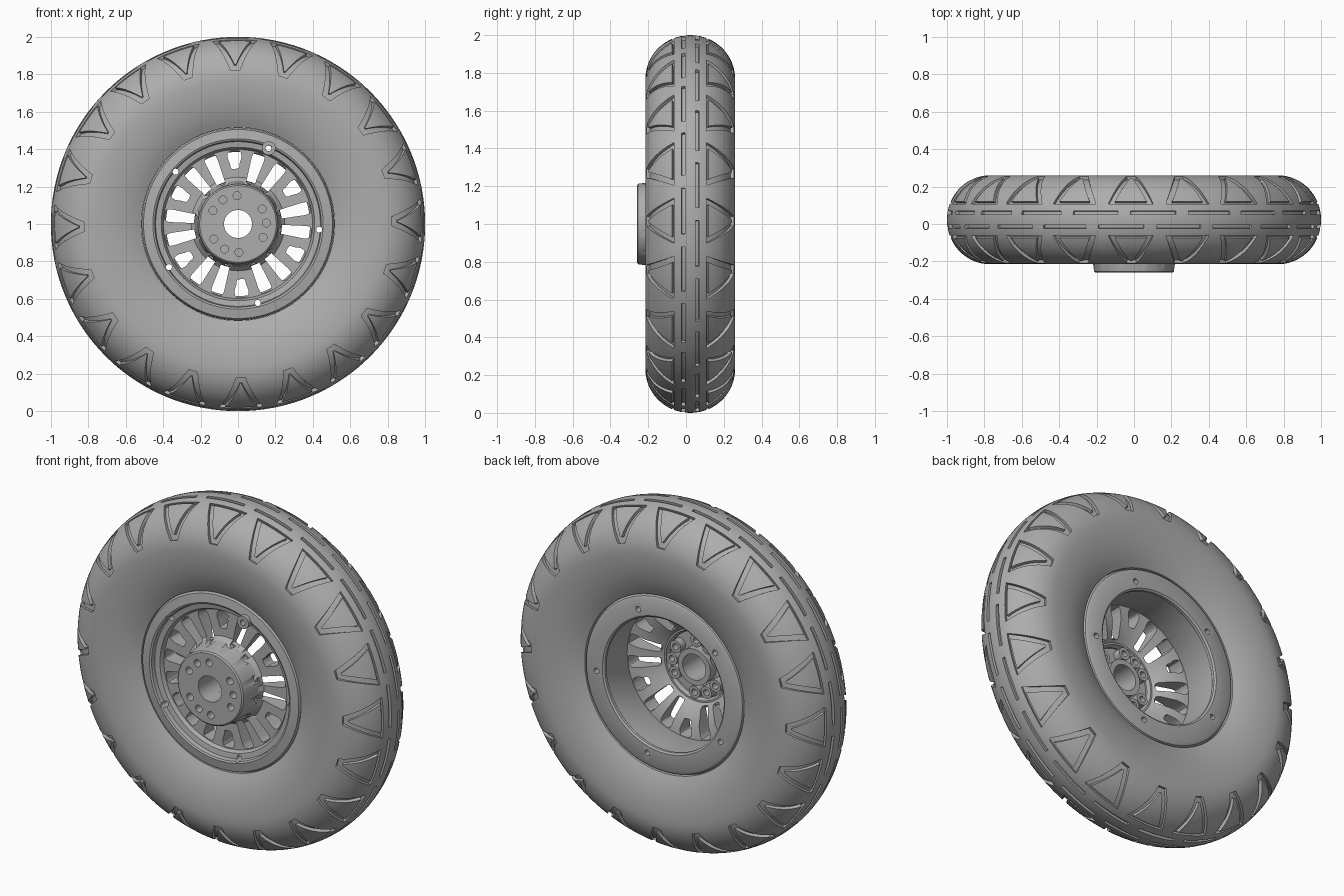
import bpy, bmesh
from math import sin, cos, radians, pi

if "Cube" in bpy.data.objects:
    bpy.data.objects.remove(bpy.data.objects["Cube"], do_unlink=True)

grey = bpy.data.materials.new("plain grey")
grey.use_nodes = True
GREY = (0.42, 0.42, 0.42, 1)
grey.diffuse_color = GREY
grey.node_tree.nodes["Principled BSDF"].inputs["Base Color"].default_value = GREY

TYRE_Y = 0.0225   # middle plane of the tyre


def polar(r, y, a):
    """Point at radius r and angle a (degrees) around the wheel axis."""
    return (r * cos(radians(a)), y, 1 + r * sin(radians(a)))


def loft(bm, sections, closed=False):
    """Skin equal-length loops into a solid, joined in a ring or capped."""
    rows = [[bm.verts.new(p) for p in s] for s in sections]
    n = len(rows[0])
    pairs = list(zip(rows, rows[1:]))
    if closed:
        pairs.append((rows[-1], rows[0]))
    else:
        bm.faces.new(rows[0])
        bm.faces.new(rows[-1])
    for a, b in pairs:
        for i in range(n):
            j = (i + 1) % n
            bm.faces.new((a[i], a[j], b[j], b[i]))


def revolve(bm, profile, steps):
    loft(bm, [[polar(r, y, 360 * k / steps) for r, y in profile]
              for k in range(steps)], True)


def cylinder(bm, centre_r, a, radius, y0, y1, sides=20):
    cx, _, cz = polar(centre_r, 0, a)
    ring = [2 * pi * k / sides for k in range(sides)]
    loft(bm, [[(cx + radius * cos(t), y, cz + radius * sin(t)) for t in ring]
              for y in (y0, y1)])


def pipe(bm, centre_r, a, outer, inner, y0, y1, sides=20):
    cx, _, cz = polar(centre_r, 0, a)
    loft(bm, [[(cx + r * cos(t), y, cz + r * sin(t))
               for r, y in ((outer, y0), (outer, y1), (inner, y1), (inner, y0))]
              for t in [2 * pi * k / sides for k in range(sides)]], True)


def make(name, bm):
    bmesh.ops.recalc_face_normals(bm, faces=bm.faces)
    mesh = bpy.data.meshes.new(name)
    bm.to_mesh(mesh)
    bm.free()
    mesh.materials.append(grey)
    ob = bpy.data.objects.new(name, mesh)
    bpy.context.collection.objects.link(ob)
    return ob


def select(ob):
    bpy.ops.object.select_all(action='DESELECT')
    ob.select_set(True)
    bpy.context.view_layer.objects.active = ob


def finish(ob, cutter_bm=None):
    """Cut the part if needed, then shade it smooth with sharp edges."""
    select(ob)
    if cutter_bm:
        cutter = make("cutter", cutter_bm)
        cutter.hide_render = True
        mod = ob.modifiers.new("cut", 'BOOLEAN')
        mod.operation = 'DIFFERENCE'
        mod.solver = 'EXACT'
        mod.object = cutter
        bpy.ops.object.modifier_apply(modifier=mod.name)
        bpy.data.objects.remove(cutter, do_unlink=True)
        select(ob)
    bpy.ops.object.shade_smooth_by_angle(angle=radians(32))


def tyre_point(phi, height=0.0):
    """Radius and y on the tyre section; phi = 0 on the tread centre."""
    c, s = cos(radians(phi)), sin(radians(phi))
    r = 0.77 + (0.23 if c > 0 else 0.38) * c
    return r + height * c, TYRE_Y + 0.2375 * s + height * s


def on_tyre(a, phi, height):
    return polar(*tyre_point(phi, height), a)


# Tyre body
bm = bmesh.new()
revolve(bm, [tyre_point(-132 + 6 * k) for k in range(45)], 180)
tyre = make("tyre", bm)

# Tread grooves: triangular channels on both shoulders, dashes in the middle
LOW, HIGH = -0.018, 0.03


def resample(corners, n=8):
    pts = []
    for i, (u, v) in enumerate(corners):
        u2, v2 = corners[(i + 1) % len(corners)]
        pts += [(u + (u2 - u) * k / n, v + (v2 - v) * k / n) for k in range(n)]
    return pts


outer_tri = resample([(-7, 21), (7, 21), (1.7, 77), (-1.7, 77)])
inner_tri = resample([(-5, 24), (5, 24), (0.3, 69), (-0.3, 69)])
cut = bmesh.new()
for k in range(20):
    a = 18 * k + 1
    for side in (-1, 1):
        loft(cut, [[on_tyre(a + u, side * v, LOW), on_tyre(a + u, side * v, HIGH),
                    on_tyre(a + p, side * q, HIGH), on_tyre(a + p, side * q, LOW)]
                   for (u, v), (p, q) in zip(outer_tri, inner_tri)], True)
        start = a + 4 * side
        loft(cut, [[on_tyre(start + 2 * i, side * 7, LOW),
                    on_tyre(start + 2 * i, side * 7, HIGH),
                    on_tyre(start + 2 * i, side * 11.5, HIGH),
                    on_tyre(start + 2 * i, side * 11.5, LOW)] for i in range(8)])
finish(tyre, cut)

# Rim: front lip, barrel and back flange
BOLTS = [-4 + 72 * k for k in range(5)]
bm = bmesh.new()
revolve(bm, [(0.515, -0.14), (0.505, -0.16), (0.455, -0.168), (0.445, -0.163),
             (0.44, -0.14), (0.41, -0.135), (0.395, -0.11), (0.395, 0.17),
             (0.385, 0.185), (0.385, 0.2), (0.395, 0.208), (0.49, 0.208),
             (0.505, 0.2), (0.515, 0.18)], 120)
rim = make("rim", bm)
cut = bmesh.new()
for a in BOLTS:
    cylinder(cut, 0.435, a, 0.016, -0.3, 0.3)
finish(rim, cut)

# Valve boss on the front lip
bm = bmesh.new()
pipe(bm, 0.437, BOLTS[1], 0.037, 0.016, -0.19, -0.12, 24)
finish(make("valve_boss", bm))

# Spokes: a dished disc with long slots and short fork openings
bm = bmesh.new()
revolve(bm, [(0.19, -0.18), (0.25, -0.115), (0.402, -0.115), (0.402, -0.02),
             (0.32, -0.03), (0.24, -0.07), (0.19, -0.12)], 96)
spokes = make("spokes", bm)


def slot(bm, a, r0, r1, w0, w1):
    """Rounded slot along the radius, from width w0 to w1."""
    ring = []
    for r, w, turn in ((r1, w1 / 2, -90), (r0, w0 / 2, 90)):
        mid = r - w if turn < 0 else r + w
        for k in range(9):
            t = radians(turn + 22.5 * k)
            # squared-off corners
            c, s = [abs(v) ** 0.55 * (1 if v > 0 else -1) for v in (cos(t), sin(t))]
            ring.append((mid + w * c, w * s))
    ca, sa = cos(radians(a)), sin(radians(a))
    loft(bm, [[(u * ca - v * sa, y, 1 + u * sa + v * ca) for u, v in ring]
              for y in (-0.3, 0.3)])


cut = bmesh.new()
for k in range(6):
    a = 33 + 60 * k
    slot(cut, a, 0.295, 0.393, 0.05, 0.075)
    for side in (-1, 1):
        slot(cut, a + 20 * side, 0.222, 0.393, 0.05, 0.068)
finish(spokes, cut)

# Hub drum with centre bore, bolt holes and side flutes
HUB_BOLTS = [2 + 120 * g + 30 * i for g in range(3) for i in (-1, 0, 1)]
bm = bmesh.new()
revolve(bm, [(0.075, -0.26), (0.205, -0.26), (0.213, -0.253), (0.235, -0.1),
             (0.2, -0.1), (0.19, -0.13), (0.075, -0.13)], 96)
hub = make("hub", bm)
cut = bmesh.new()
for a in HUB_BOLTS:
    cylinder(cut, 0.152, a, 0.021, -0.3, -0.2)
for k in range(12):
    cylinder(cut, 0.25, 18 + 30 * k, 0.034, -0.3, -0.125)
finish(hub, cut)

# Back of the hub: centre sleeve and bolt bosses
bm = bmesh.new()
pipe(bm, 0, 0, 0.105, 0.075, -0.14, -0.075, 48)
finish(make("hub_sleeve", bm))
bm = bmesh.new()
for a in HUB_BOLTS:
    pipe(bm, 0.152, a, 0.036, 0.018, -0.14, -0.085)
finish(make("bolt_bosses", bm))
